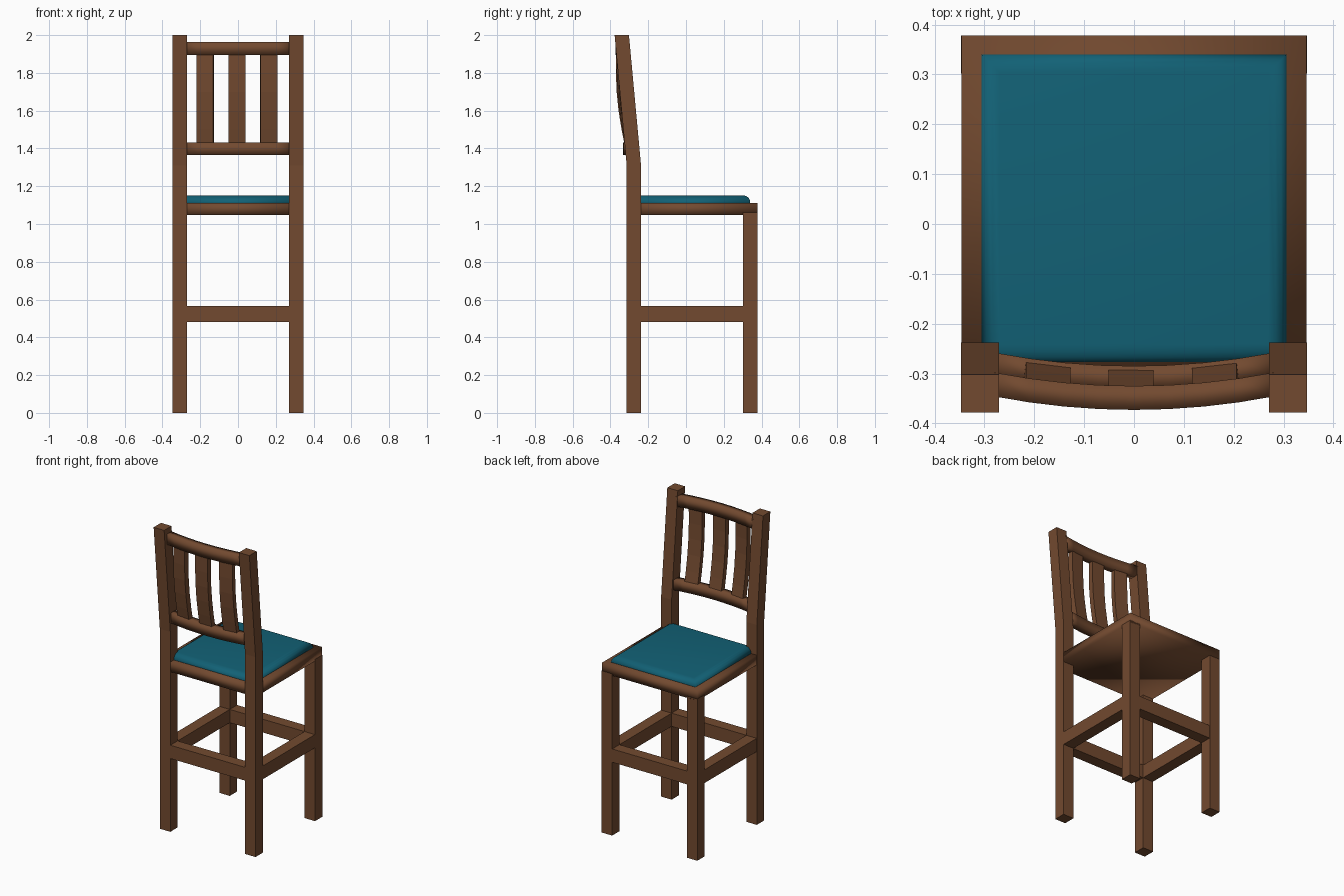
import bpy, bmesh, math
from mathutils import Vector

if "Cube" in bpy.data.objects:
    bpy.data.objects.remove(bpy.data.objects["Cube"])


def material(name, rgb):
    m = bpy.data.materials.new(name)
    m.diffuse_color = (*rgb, 1)
    m.use_nodes = True
    m.node_tree.nodes["Principled BSDF"].inputs["Base Color"].default_value = m.diffuse_color
    return m


WOOD = material("brown wood", (0.17, 0.068, 0.029))
FABRIC = material("teal fabric", (0.006, 0.12, 0.18))


def finish(name, bm, mat, smooth=False):
    bmesh.ops.recalc_face_normals(bm, faces=bm.faces[:])
    for f in bm.faces:
        f.smooth = smooth
    me = bpy.data.meshes.new(name)
    bm.to_mesh(me)
    bm.free()
    me.materials.append(mat)
    ob = bpy.data.objects.new(name, me)
    bpy.context.collection.objects.link(ob)
    return ob


def loft(name, rings, mat=WOOD, smooth=False):
    """Skin a row of four-cornered sections and cap both ends."""
    bm = bmesh.new()
    rows = [[bm.verts.new(p) for p in r] for r in rings]
    for a, b in zip(rows, rows[1:]):
        for i in range(4):
            j = (i + 1) % 4
            bm.faces.new((a[i], a[j], b[j], b[i]))
    bm.faces.new(rows[0])
    bm.faces.new(rows[-1])
    return finish(name, bm, mat, smooth)


def level(x0, x1, y0, y1, z):
    return [(x0, y0, z), (x1, y0, z), (x1, y1, z), (x0, y1, z)]


def box(name, x0, x1, y0, y1, z0, z1, mat=WOOD, smooth=False):
    return loft(name, [level(x0, x1, y0, y1, z) for z in (z0, z1)], mat, smooth)


OUT, IN = 0.347, 0.271          # leg faces in x
FRONT, BACK = -0.314, 0.378     # leg faces in y
T = OUT - IN

# legs; the posts by the backrest bend and lean outwards above the seat
for s, side in ((-1, "left"), (1, "right")):
    x0, x1 = sorted((s * IN, s * OUT))
    loft(side + "_backrest_post",
         [level(x0, x1, FRONT + d, FRONT + T + d, z)
          for z, d in ((0, 0), (1.31, 0), (2.0, -0.064))])
    box(side + "_plain_leg", x0, x1, BACK - T, BACK, 0, 1.06)
    # side stretcher
    box(side + "_stretcher", *sorted((s * IN, s * (OUT - 0.001))),
        FRONT + T, BACK - T, 0.48, 0.567)

# cross stretchers
box("backrest_side_stretcher", -IN, IN, FRONT + 0.001, FRONT + T, 0.48, 0.567)
box("open_side_stretcher", -IN, IN, BACK - T, BACK - 0.001, 0.48, 0.567)

# seat board, softly shaded
box("seat_frame", -OUT + 0.001, OUT - 0.001, FRONT + 0.001, BACK,
    1.048, 1.112, smooth=True)

# cushion with rounded upper edges
bm = bmesh.new()
bmesh.ops.create_cube(bm, size=1)
for v in bm.verts:
    v.co = Vector((v.co.x * 0.612, v.co.y * 0.617 + 0.0315, 1.130 + v.co.z * 0.042))
top = [e for e in bm.edges if all(v.co.z > 1.14 for v in e.verts)]
bmesh.ops.bevel(bm, geom=top, offset=0.036, segments=4, profile=0.5, affect='EDGES')
cushion = finish("seat_cushion", bm, FABRIC, True)


def bow(x):
    """Plan curve of the backrest."""
    return 0.025 * (x / 0.27) ** 2


# curved backrest rails
for name, y, z0, z1 in (("lower_back_rail", -0.309, 1.365, 1.432),
                        ("upper_back_rail", -0.349, 1.896, 1.964)):
    rings = []
    for i in range(9):
        x = -0.28 + 0.07 * i
        c = y + bow(x)
        rings.append([(x, c - 0.024, z0), (x, c + 0.024, z0),
                      (x, c + 0.024, z1), (x, c - 0.024, z1)])
    loft(name, rings, smooth=True)

# bowed backrest slats, turned to follow the rails
PATH = ((1.40, -0.304), (1.50, -0.324), (1.60, -0.340),
        (1.70, -0.350), (1.80, -0.354), (1.93, -0.353))
for n, x in enumerate((-0.174, -0.006, 0.163)):
    a = math.atan(2 * 0.025 * x / 0.27 ** 2)
    u = Vector((math.cos(a), math.sin(a), 0)) * 0.045
    w = Vector((-math.sin(a), math.cos(a), 0)) * 0.017
    rings = []
    for z, y in PATH:
        c = Vector((x, y + bow(x), z))
        rings.append([c - u - w, c + u - w, c + u + w, c - u + w])
    loft("back_slat_%d" % (n + 1), rings)
